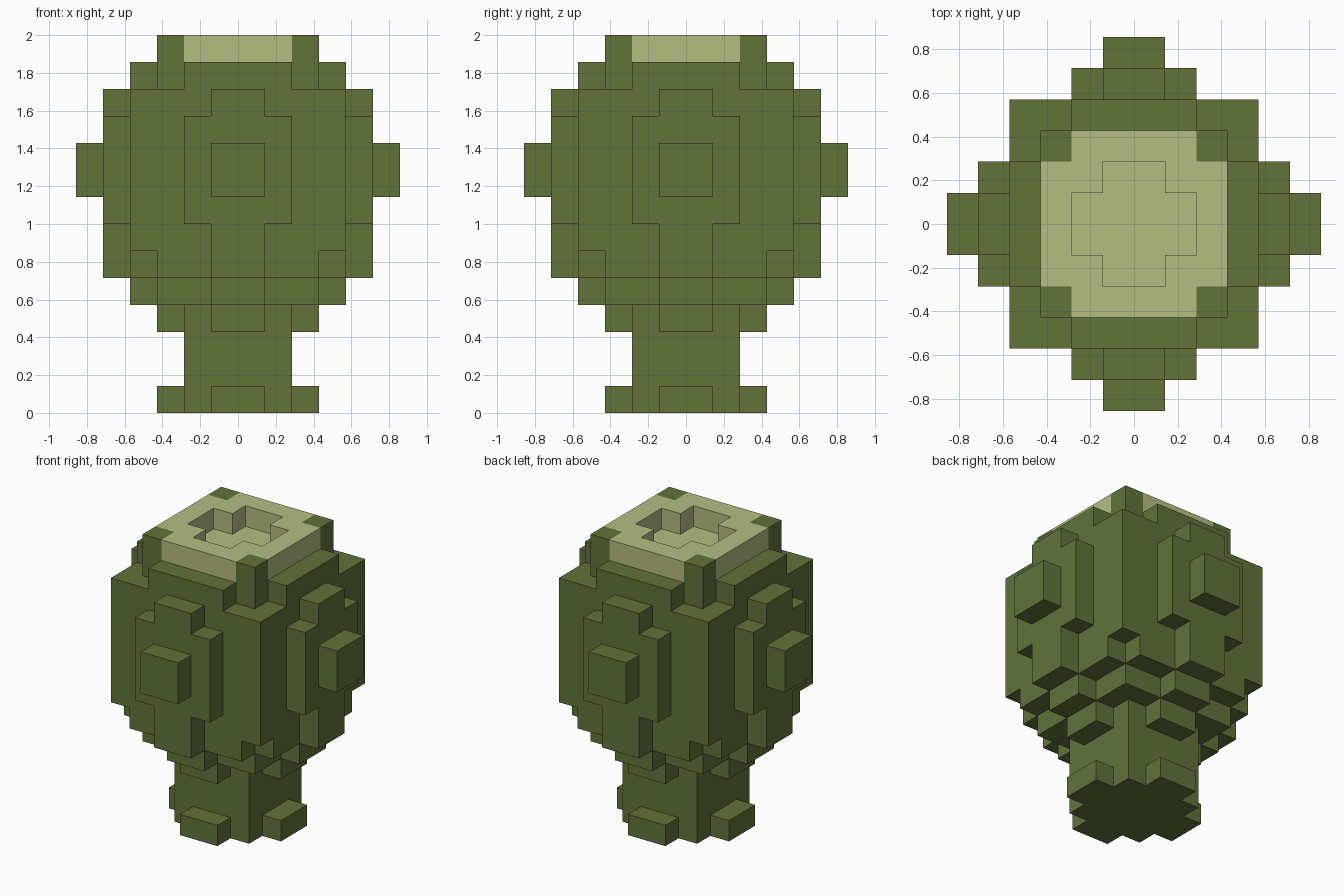
import bpy
import bmesh
from mathutils import Vector

U = 1 / 7  # one block

cube = bpy.data.objects.get("Cube")
if cube:
    bpy.data.objects.remove(cube, do_unlink=True)


def material(name, rgb):
    mat = bpy.data.materials.new(name)
    mat.use_nodes = True
    mat.diffuse_color = (*rgb, 1)
    mat.node_tree.nodes["Principled BSDF"].inputs["Base Color"].default_value = (*rgb, 1)
    return mat


green = material("olive_green", (0.119, 0.171, 0.042))
tan = material("pale_tan", (0.462, 0.509, 0.223))


def slab(a, b, z0, z1):
    """Blocks of a centred box with half sizes a, b, plus its quarter turn."""
    return {(x, y, z) for z in range(z0, z1)
            for p, q in ((a, b), (b, a))
            for x in range(-p, p) for y in range(-q, q)}


# Parts as sets of blocks
hollow = slab(2, 1, 13, 14)
rim = (slab(3, 2, 13, 14) - hollow) | slab(2, 1, 12, 13)
parts = {
    "foot": (slab(2, 2, 0, 1) | slab(3, 1, 0, 1), green),
    "stem": (slab(2, 2, 1, 4) | slab(3, 1, 3, 4), green),
    "lower_bowl": (slab(3, 3, 4, 5) | slab(4, 1, 4, 5) | slab(4, 3, 5, 6), green),
    "body": (slab(4, 4, 6, 12), green),
    "side_plates": ((slab(5, 1, 5, 12) | slab(5, 2, 7, 11)) - slab(4, 4, 5, 12), green),
    "side_knobs": (slab(6, 1, 8, 10) - slab(5, 5, 8, 10), green),
    "shoulder": ((slab(3, 3, 12, 13) | slab(4, 2, 12, 13)) - rim, green),
    "corner_posts": (slab(3, 3, 13, 14) - slab(3, 2, 13, 14), green),
    "rim_and_hollow": (rim, tan),
}
solid = set().union(*(cells for cells, _ in parts.values()))


def build(name, cells, mat):
    """Skin the outer faces of the blocks and merge the flat areas."""
    bm = bmesh.new()
    for cell in sorted(cells):
        for axis in range(3):
            for side in (0, 1):
                step = list(cell)
                step[axis] += 2 * side - 1
                if tuple(step) in solid:
                    continue
                loop = []
                for s, t in ((0, 0), (1, 0), (1, 1), (0, 1)):
                    corner = Vector(cell)
                    corner[axis] += side
                    corner[(axis + 1) % 3] += s
                    corner[(axis + 2) % 3] += t
                    loop.append(bm.verts.new(corner * U))
                bm.faces.new(loop if side else loop[::-1])
    bmesh.ops.remove_doubles(bm, verts=bm.verts, dist=U / 100)
    bmesh.ops.dissolve_limit(bm, angle_limit=0.01, verts=bm.verts, edges=bm.edges)
    mesh = bpy.data.meshes.new(name)
    bm.to_mesh(mesh)
    bm.free()
    mesh.materials.append(mat)
    bpy.context.collection.objects.link(bpy.data.objects.new(name, mesh))


for part, (cells, mat) in parts.items():
    build(part, cells, mat)
